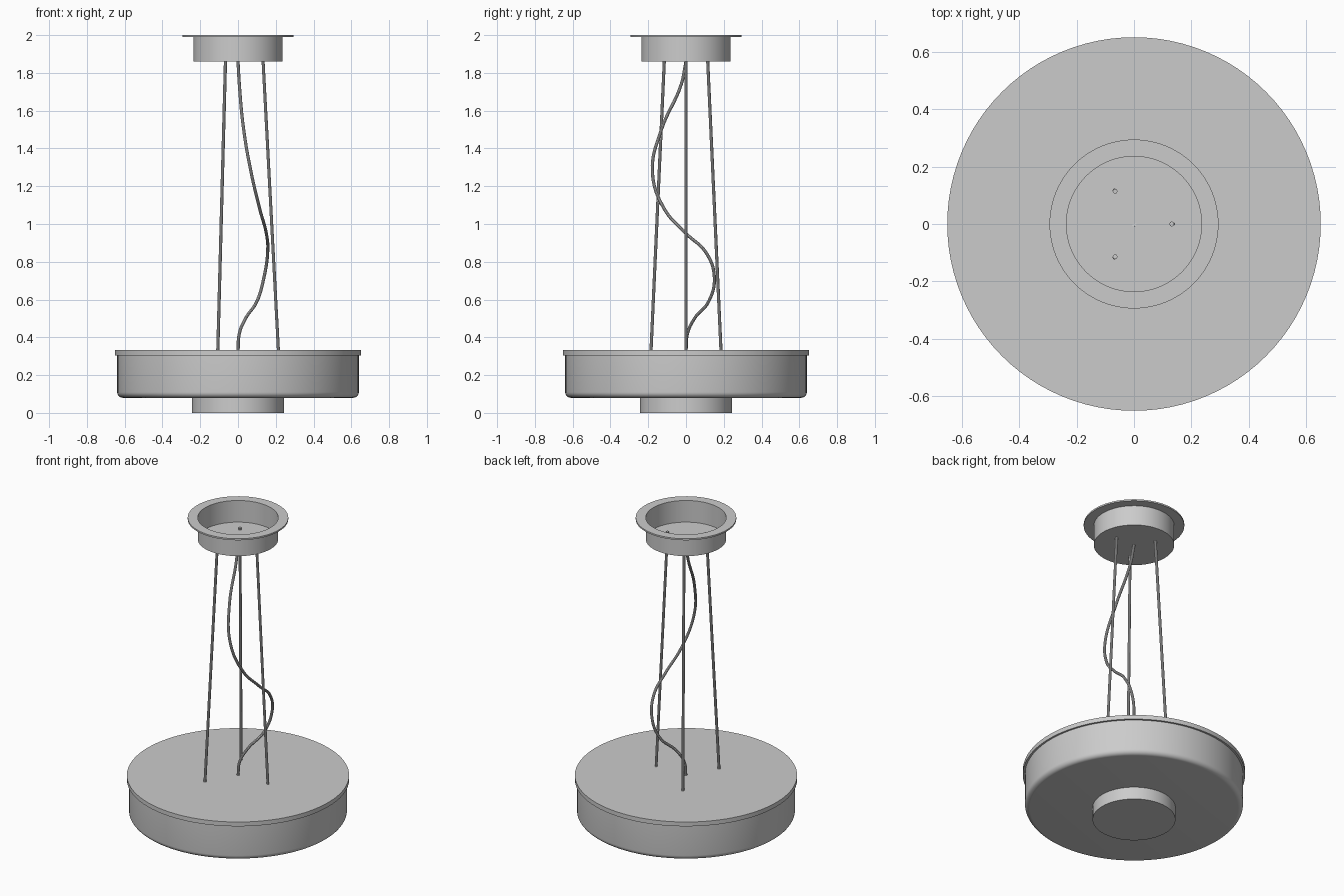
import bpy, math

if "Cube" in bpy.data.objects:
    bpy.data.objects.remove(bpy.data.objects["Cube"])

SEGMENTS = 96


def lathe(name, profile, closed=False):
    """Revolve an (r, z) profile around the z axis; r = 0 makes a pole."""
    verts, faces, rings = [], [], []
    for r, z in profile:
        n = 1 if r == 0 else SEGMENTS
        rings.append(list(range(len(verts), len(verts) + n)))
        for i in range(n):
            a = 2 * math.pi * i / SEGMENTS
            verts.append((r * math.cos(a), r * math.sin(a), z))
    pairs = list(zip(rings, rings[1:]))
    if closed:
        pairs.append((rings[-1], rings[0]))
    for low, high in pairs:
        for i in range(SEGMENTS):
            j = (i + 1) % SEGMENTS
            if len(low) == 1:
                faces.append((low[0], high[j], high[i]))
            elif len(high) == 1:
                faces.append((low[i], low[j], high[0]))
            else:
                faces.append((low[i], low[j], high[j], high[i]))
    mesh = bpy.data.meshes.new(name)
    mesh.from_pydata(verts, [], faces)
    obj = bpy.data.objects.new(name, mesh)
    bpy.context.collection.objects.link(obj)
    smooth(obj)
    return obj


def smooth(obj):
    bpy.ops.object.select_all(action='DESELECT')
    obj.select_set(True)
    bpy.context.view_layer.objects.active = obj
    bpy.ops.object.shade_smooth_by_angle(angle=math.radians(35))


def tube(name, points, radius):
    """Round tube through the points, with capped ends."""
    curve = bpy.data.curves.new(name, 'CURVE')
    curve.dimensions = '3D'
    curve.bevel_depth = radius
    curve.bevel_resolution = 3
    curve.use_fill_caps = True
    curve.resolution_u = 8 if len(points) > 2 else 1
    spline = curve.splines.new('BEZIER')
    spline.bezier_points.add(len(points) - 1)
    for bp, co in zip(spline.bezier_points, points):
        bp.co = co
        bp.handle_left_type = bp.handle_right_type = 'AUTO'
    obj = bpy.data.objects.new(name, curve)
    bpy.context.collection.objects.link(obj)
    bpy.ops.object.select_all(action='DESELECT')
    obj.select_set(True)
    bpy.context.view_layer.objects.active = obj
    bpy.ops.object.convert(target='MESH')
    smooth(bpy.context.view_layer.objects.active)


# ceiling canopy: open cup with a flat flange
lathe("canopy_cup", [(0, 1.86), (0.236, 1.86), (0.236, 1.995)])
lathe("canopy_flange", [(0.236, 1.99), (0.295, 1.99), (0.295, 2.0), (0.236, 2.0)], closed=True)

# drum shade with a rounded lower edge
R, Z, B = 0.64, 0.08, 0.03
corner = [(R - B + B * math.sin(a), Z + B - B * math.cos(a))
          for a in (math.pi / 2 * i / 6 for i in range(7))]
lathe("drum_shade", [(0, Z)] + corner + [(R, 0.306)])

# top plate overhanging the drum
lathe("top_plate", [(0, 0.305), (0.652, 0.305), (0.652, 0.333), (0, 0.333)])

# lower diffuser disc
lathe("lower_disc", [(0, 0), (0.243, 0), (0.243, 0.085), (0, 0.085)])

# three suspension cables
for i in range(3):
    a = math.radians(120 * i)
    c, s = math.cos(a), math.sin(a)
    tube(f"suspension_cable_{i + 1}",
         [(0.215 * c, 0.215 * s, 0.31), (0.132 * c, 0.132 * s, 1.875)], 0.0085)

# slack power cord
tube("power_cord", [
    (0, 0, 0.325), (0.007, 0.008, 0.42), (0.04, 0.045, 0.5), (0.1, 0.12, 0.59),
    (0.138, 0.15, 0.72), (0.157, 0.105, 0.85), (0.15, 0, 0.95),
    (0.115, -0.115, 1.08), (0.068, -0.178, 1.28), (0.03, -0.13, 1.5),
    (0.007, -0.025, 1.74), (0, 0, 1.86)], 0.0085)
